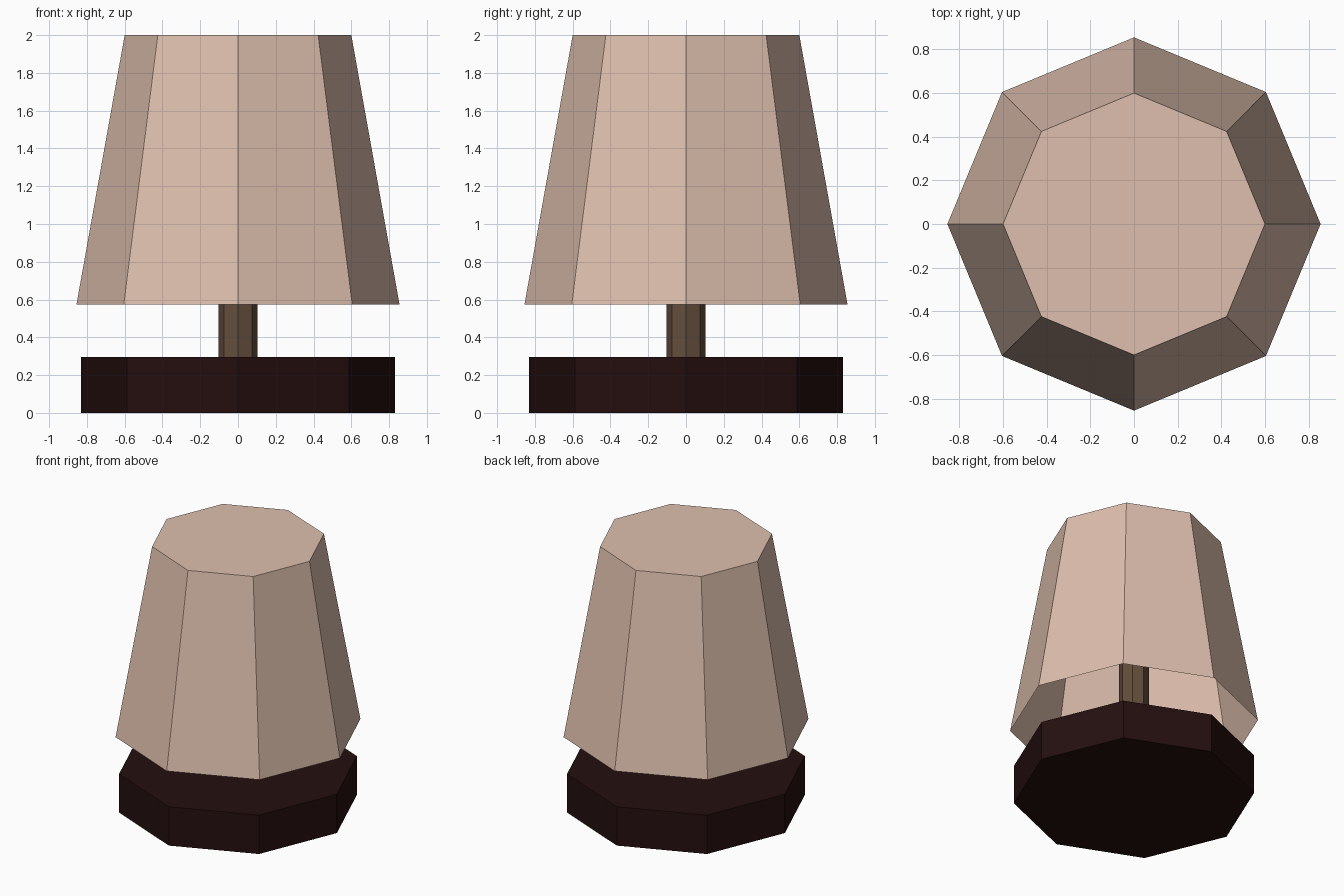
import bpy, bmesh, math

if "Cube" in bpy.data.objects:
    bpy.data.objects.remove(bpy.data.objects["Cube"])


def material(name, rgb):
    m = bpy.data.materials.new(name)
    m.diffuse_color = (*rgb, 1)
    m.use_nodes = True
    m.node_tree.nodes["Principled BSDF"].inputs["Base Color"].default_value = m.diffuse_color
    return m


def octagon_part(name, r_low, r_high, z_low, z_high, mat, open_bottom=False):
    """Flat-sided octagonal prism or taper with corners on the x and y axes."""
    bm = bmesh.new()
    rings = []
    for r, z in ((r_low, z_low), (r_high, z_high)):
        rings.append([bm.verts.new((r * math.cos(i * math.pi / 4),
                                    r * math.sin(i * math.pi / 4), z))
                      for i in range(8)])
    low, high = rings
    for i in range(8):
        j = (i + 1) % 8
        bm.faces.new((low[i], low[j], high[j], high[i]))
    bm.faces.new(high)
    if not open_bottom:
        bm.faces.new(low[::-1])
    mesh = bpy.data.meshes.new(name)
    bm.to_mesh(mesh)
    bm.free()
    mesh.materials.append(mat)
    ob = bpy.data.objects.new(name, mesh)
    bpy.context.collection.objects.link(ob)
    return ob


cream = material("warm cream fabric", (0.73, 0.52, 0.42))
brown = material("brown wood", (0.125, 0.075, 0.045))
dark = material("dark wood", (0.018, 0.0045, 0.0045))

# Heavy foot, upright post, and hollow shade open underneath
octagon_part("base", 0.83, 0.83, 0, 0.295, dark)
octagon_part("post", 0.103, 0.103, 0.295, 1.99, brown)
octagon_part("shade", 0.855, 0.60, 0.575, 2.0, cream, open_bottom=True)
